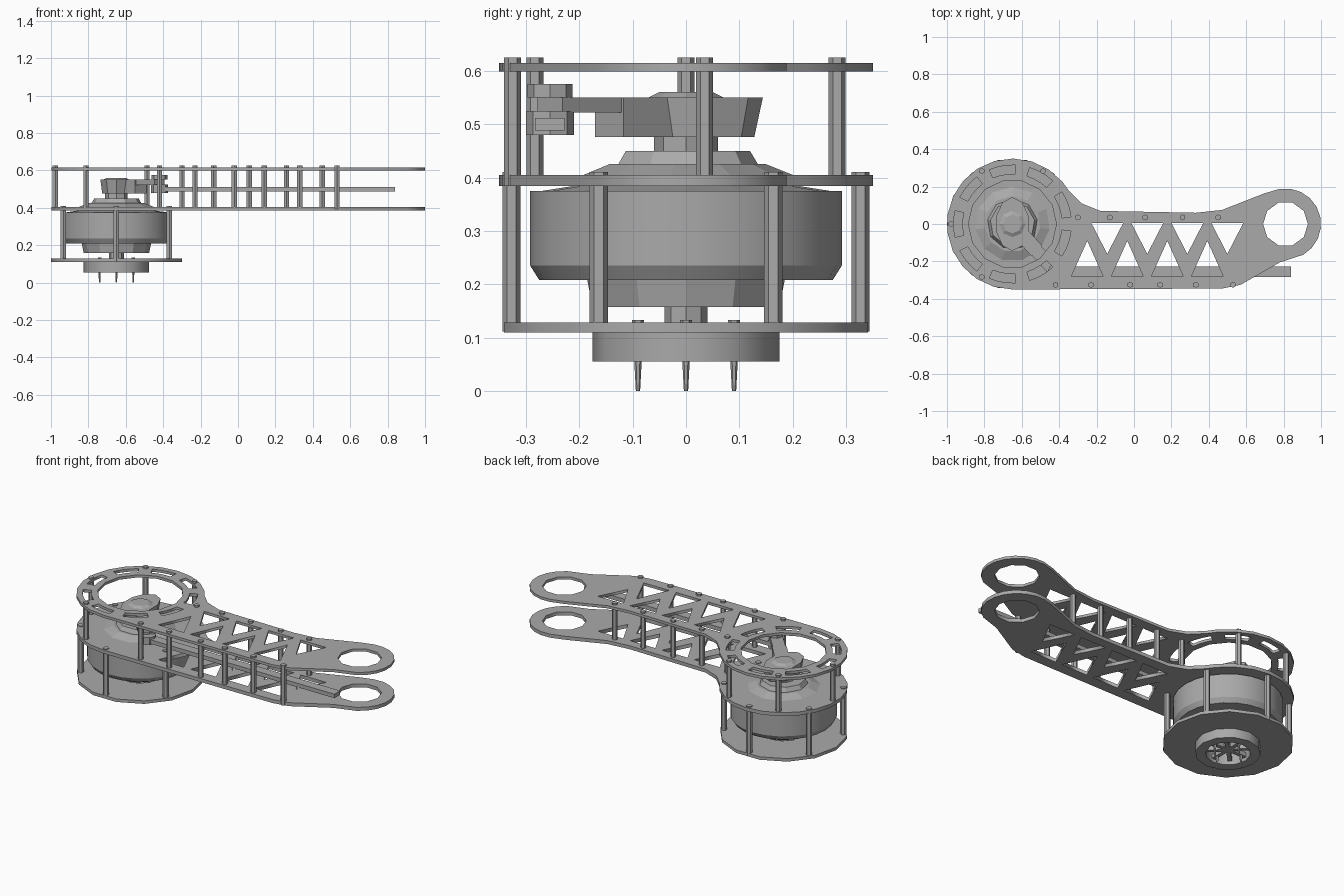
import bpy
from math import sin, cos, pi, radians, atan2, hypot

if "Cube" in bpy.data.objects:
    bpy.data.objects.remove(bpy.data.objects["Cube"])

grey = bpy.data.materials.new("machined grey")
grey.use_nodes = True
tone = (0.4, 0.4, 0.4, 1)
grey.diffuse_color = tone
grey.node_tree.nodes["Principled BSDF"].inputs["Base Color"].default_value = tone

HUB = (-0.65, 0.0)
EYE = (0.81, 0.0)


def arc(centre, r, start, end, n):
    return [(centre[0] + r * cos(radians(start + (end - start) * i / n)),
             centre[1] + r * sin(radians(start + (end - start) * i / n))) for i in range(n + 1)]


def circle(centre, r, n):
    return arc(centre, r, 0, 360, n)[:-1]


def plate(name, loops, z0, z1):
    """Flat sheet: first loop is the outline, the rest are cut-outs."""
    curve = bpy.data.curves.new(name, "CURVE")
    curve.dimensions, curve.fill_mode = "2D", "BOTH"
    curve.extrude = (z1 - z0) / 2
    for loop in loops:
        spline = curve.splines.new("POLY")
        spline.points.add(len(loop) - 1)
        for point, (x, y) in zip(spline.points, loop):
            point.co = (x, y, 0, 1)
        spline.use_cyclic_u = True
    temp = bpy.data.objects.new(name + " outline", curve)
    bpy.context.collection.objects.link(temp)
    deps = bpy.context.evaluated_depsgraph_get()
    mesh = bpy.data.meshes.new_from_object(temp.evaluated_get(deps))
    bpy.data.objects.remove(temp)
    mesh.materials.clear()
    mesh.materials.append(grey)
    obj = bpy.data.objects.new(name, mesh)
    obj.location.z = (z0 + z1) / 2
    bpy.context.collection.objects.link(obj)
    return obj


def drum(name, x, y, z0, z1, r0, r1=None, sides=8, smooth=False):
    """Straight or tapered cylinder between two heights."""
    bpy.ops.mesh.primitive_cone_add(vertices=sides, radius1=r0, radius2=r0 if r1 is None else r1,
                                    depth=z1 - z0, location=(x, y, (z0 + z1) / 2))
    obj = bpy.context.object
    obj.name = name
    obj.data.materials.append(grey)
    if smooth:
        bpy.ops.object.shade_smooth_by_angle()
    return obj


def bar(name, a, b, width, z0, z1):
    """Rectangular bar between two plan points."""
    bpy.ops.mesh.primitive_cube_add(size=1, location=((a[0] + b[0]) / 2, (a[1] + b[1]) / 2, (z0 + z1) / 2))
    obj = bpy.context.object
    obj.name = name
    obj.scale = (hypot(b[0] - a[0], b[1] - a[1]), width, z1 - z0)
    obj.rotation_euler.z = atan2(b[1] - a[1], b[0] - a[0])
    obj.data.materials.append(grey)
    return obj


# Arm outline: round shoulder, straight beam, round eye
outline = arc(HUB, 0.35, 270, 40, 14)
outline += [(-0.35, 0.18), (-0.28, 0.11), (-0.18, 0.07), (0.33, 0.06), (0.47, 0.075), (0.70, 0.165)]
outline += arc(EYE, 0.19, 100, -60, 9)
outline += [(0.78, -0.205), (0.57, -0.325), (0.47, -0.345)]

# Truss cut-outs: alternating triangles along the beam, with stout diagonals
truss = []
for i in range(8):
    x = -0.25 + 0.107 * i
    base, tip = (-0.28, -0.09) if i % 2 == 0 else (0.005, -0.16)
    truss.append([(x - 0.085, base), (x + 0.085, base), (x, tip)])
eye_hole = circle(EYE, 0.12, 10)

# Curved slots in the shoulder ring
slots = [arc(HUB, 0.315, a, a + 26, 3) + arc(HUB, 0.268, a + 26, a, 3)
         for a in range(7, 360, 40)]

plate("upper_arm_plate", [outline, circle(HUB, 0.235, 14), eye_hole] + slots + truss, 0.599, 0.615)
plate("lower_arm_plate", [outline, circle(HUB, 0.12, 12), eye_hole] + truss, 0.384, 0.405)
plate("base_disc", [circle(HUB, 0.35, 14), circle(HUB, 0.12, 12)], 0.11, 0.128)

# Spacers between the arm plates
spacers = [(x, -0.325) for x in (-0.42, -0.23, -0.02, 0.14, 0.33, 0.53)]
spacers += [(x, 0.035) for x in (-0.3, -0.13, 0.06, 0.26, 0.45)]
spacers += [(HUB[0] + 0.327 * cos(radians(a)), 0.327 * sin(radians(a))) for a in (60, 120, 180, 240)]
for x, y in spacers:
    drum("arm_spacer", x, y, 0.384, 0.625, 0.016, sides=6)

# Posts between the base disc and the lower arm plate
for i in range(6):
    a = radians(30 + 60 * i)
    drum("base_post", HUB[0] + 0.327 * cos(a), 0.327 * sin(a), 0.112, 0.41, 0.017, sides=6)

# Motor: body, tapered underside and neck
x, y = HUB
drum("motor_body", x, y, 0.235, 0.375, 0.292, sides=24, smooth=True)
drum("motor_lower_rim", x, y, 0.208, 0.235, 0.275, 0.292, sides=24, smooth=True)
drum("motor_top_cap", x, y, 0.375, 0.386, 0.27, 0.2, sides=16)
drum("motor_neck", x, y, 0.157, 0.208, 0.175, 0.185, sides=12)
drum("motor_shaft", x, y, 0.08, 0.157, 0.04, sides=8)

# Output flange under the base, with spokes and pins
plate("output_flange", [circle(HUB, 0.175, 12), circle(HUB, 0.12, 12)], 0.055, 0.112)
for i in range(4):
    a = pi * i / 4
    dx, dy = 0.125 * cos(a), 0.125 * sin(a)
    bar("flange_spoke", (x - dx, y - dy), (x + dx, y + dy), 0.022, 0.075, 0.1)
for i in range(4):
    a = pi * i / 2
    px, py = x + 0.09 * cos(a), y + 0.09 * sin(a)
    drum("mounting_pin", px, py, 0, 0.133, 0.004, 0.011, sides=6)

# Stepped turntable above the motor
drum("turntable_base", x, y, 0.405, 0.425, 0.2, 0.15, sides=11)
drum("turntable_step", x, y, 0.425, 0.45, 0.135, 0.12, sides=9)
drum("turntable_neck", x, y, 0.45, 0.476, 0.06, sides=8)
crank = drum("crank_hub", x, y, 0.476, 0.55, 0.08, 0.09, sides=10)
crank.scale.y = 1.6
drum("crank_cap", x, y, 0.55, 0.56, 0.07, 0.05, sides=8)

# Crank lever: deep root, thin tip, forked pivot and push rod
pivot = (-0.42, -0.255)
elbow = (-0.52, -0.144)
bar("crank_lever_root", HUB, elbow, 0.08, 0.476, 0.55)
bar("crank_lever_tip", elbow, pivot, 0.07, 0.522, 0.55)
drum("rod_pivot_upper", pivot[0], pivot[1], 0.55, 0.575, 0.042, sides=8)
drum("rod_pivot_lower", pivot[0], pivot[1], 0.48, 0.525, 0.045, sides=8)
bar("push_rod", pivot, (0.84, -0.255), 0.055, 0.488, 0.512)
